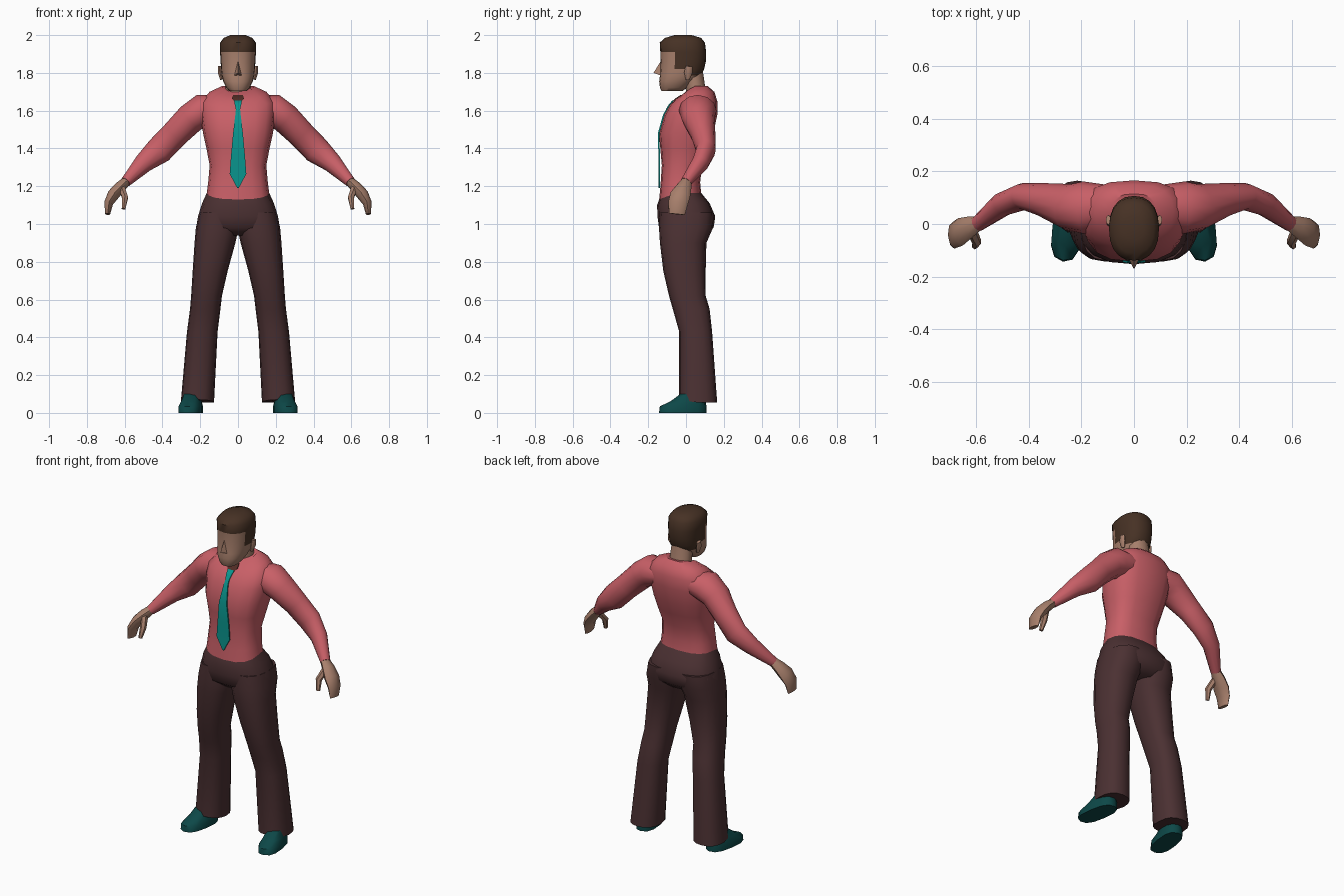
import bpy, bmesh, math
from mathutils import Vector, Matrix

if "Cube" in bpy.data.objects:
    bpy.data.objects.remove(bpy.data.objects["Cube"])


def mat(name, rgb):
    m = bpy.data.materials.new(name)
    m.diffuse_color = (*rgb, 1)
    m.use_nodes = True
    m.node_tree.nodes["Principled BSDF"].inputs["Base Color"].default_value = m.diffuse_color
    return m


SHIRT = mat("coral_shirt", (0.58, 0.115, 0.135))
PANTS = mat("dark_maroon", (0.07, 0.03, 0.032))
SKIN = mat("skin", (0.39, 0.215, 0.15))
HAIR = mat("dark_brown_hair", (0.062, 0.031, 0.018))
TIE = mat("turquoise", (0.003, 0.30, 0.27))
SHOE = mat("deep_teal", (0.004, 0.065, 0.065))
COLLAR = mat("collar_brown", (0.08, 0.025, 0.018))


def make(name, verts, faces, mats, mirror=False):
    me = bpy.data.meshes.new(name)
    me.from_pydata([tuple(v) for v in verts], [], faces)
    bm = bmesh.new()
    bm.from_mesh(me)
    bmesh.ops.recalc_face_normals(bm, faces=bm.faces)
    bm.to_mesh(me)
    bm.free()
    for m in mats:
        me.materials.append(m)
    ob = bpy.data.objects.new(name, me)
    bpy.context.collection.objects.link(ob)
    if mirror:
        ob.modifiers.new("mirror", 'MIRROR').use_mirror_merge = False
    return ob


def loft(name, rings, mats, mirror=False):
    """Skin a list of equal-length point rings and cap both ends."""
    n = len(rings[0])
    verts = [v for r in rings for v in r]
    faces = [(k * n + i, k * n + (i + 1) % n, (k + 1) * n + (i + 1) % n, (k + 1) * n + i)
             for k in range(len(rings) - 1) for i in range(n)]
    faces += [tuple(range(n)), tuple(range(len(verts) - n, len(verts)))]
    return make(name, verts, faces, mats, mirror)


def ring(z, x0, x1, yf, yb, drop=0.0, p=2.6, n=16):
    """Level rounded-box ring; drop lowers its front side."""
    pts = []
    for i in range(n):
        a = 2 * math.pi * i / n
        c, s = math.cos(a), math.sin(a)
        cx = math.copysign(abs(c) ** (2 / p), c)
        sy = math.copysign(abs(s) ** (2 / p), s)
        pts.append(Vector(((x0 + x1) / 2 + cx * (x1 - x0) / 2,
                           (yf + yb) / 2 + sy * (yb - yf) / 2,
                           z - drop * max(0, -s))))
    return pts


def tube(name, path, mats, n=10, mirror=True):
    """Path rows: x, y, z, radius front to back, radius in the limb plane."""
    pts = [Vector(r[:3]) for r in path]
    rings = []
    for k, r in enumerate(path):
        d = (pts[min(k + 1, len(pts) - 1)] - pts[max(k - 1, 0)]).normalized()
        v = d.cross(Vector((0, 1, 0))).normalized()
        u = v.cross(d).normalized()
        rings.append([pts[k] + u * math.cos(t) * r[3] + v * math.sin(t) * r[4]
                      for t in (2 * math.pi * i / n for i in range(n))])
    return loft(name, rings, mats, mirror)


# Shirt body: height, half width, front, back, front drop
body = [(1.165, .165, -.142, .08, .035), (1.22, .158, -.135, .075, .015),
        (1.31, .150, -.128, .085, 0), (1.40, .167, -.136, .12, 0),
        (1.48, .185, -.143, .145, 0), (1.58, .198, -.115, .166, 0),
        (1.65, .195, -.085, .166, .02), (1.70, .15, -.055, .15, .04),
        (1.73, .085, -.02, .115, .045)]
loft("shirt_body", [ring(z, -w, w, f, b, d) for z, w, f, b, d in body], [SHIRT])

# Sleeves
tube("sleeve", [(.10, .07, 1.61, .08, .07), (.19, .062, 1.60, .10, .088),
                (.25, .065, 1.56, .088, .08), (.335, .09, 1.475, .066, .073),
                (.417, .105, 1.39, .052, .073), (.50, .075, 1.322, .046, .052),
                (.595, 0, 1.222, .03, .028)], [SHIRT], 12)

# Hands and thumbs
tube("hand", [(.585, .005, 1.232, .026, .024), (.625, -.012, 1.195, .042, .03),
              (.66, -.03, 1.155, .054, .032), (.685, -.042, 1.11, .052, .024),
              (.69, -.048, 1.052, .042, .013)], [SKIN], 8)
tube("thumb", [(.615, -.03, 1.19, .02, .02), (.598, -.068, 1.14, .019, .018),
               (.606, -.085, 1.08, .012, .011)], [SKIN], 6)

# Trousers: hips, then flared legs
hips = [(1.165, .165, -.142, .08, .035), (1.11, .190, -.153, .125, .01),
        (1.04, .212, -.151, .155, 0), (.98, .221, -.143, .146, 0),
        (.94, .14, -.09, .10, 0)]
loft("trouser_hips", [ring(z, -w, w, f, b, d) for z, w, f, b, d in hips], [PANTS])
legs = [(1.06, .0, .205, -.14, .146, 0), (.98, -.004, .223, -.143, .143, 0),
        (.90, .014, .230, -.138, .108, 0), (.75, .055, .240, -.120, .104, 0),
        (.62, .085, .248, -.090, .104, 0), (.55, .093, .254, -.070, .125, 0),
        (.43, .108, .270, -.036, .138, 0), (.055, .127, .303, -.038, .165, -.015)]
loft("trouser_leg", [ring(z, a, b, f, k, d, 2.4) for z, a, b, f, k, d in legs],
     [PANTS], True)

# Shoes, toes turned slightly outward
shoe = [(0, .060, -.145, .11), (.035, .060, -.140, .11),
        (.06, .052, -.085, .105), (.10, .042, -.03, .095)]
turn = Matrix.Translation((.248, 0, 0)) @ Matrix.Rotation(math.radians(9), 4, 'Z')
loft("shoe", [[turn @ v for v in ring(z, -w, w, f, b, 0, 2.6, 12)]
              for z, w, f, b in shoe], [SHOE], True)

# Neck
tube("neck", [(0, .065, 1.64, .055, .07), (0, .05, 1.72, .052, .066),
              (0, .035, 1.80, .055, .062)], [SKIN], 12, False)

# Head, with hair coloured on the crown, back and sideburns
skull = [(1.703, .045, -.130, -.02), (1.722, .062, -.138, .005),
         (1.755, .078, -.142, .045), (1.785, .086, -.138, .080),
         (1.82, .090, -.136, .096), (1.86, .092, -.134, .105),
         (1.91, .095, -.136, .107), (1.96, .095, -.139, .100),
         (1.985, .076, -.112, .080), (2.0, .040, -.060, .030)]
head = loft("head", [ring(z, -w, w, f, b, 0, 2.3, 20) for z, w, f, b in skull],
            [SKIN, HAIR])
for f in head.data.polygons:
    c = f.center
    if c.z > 1.91 or (c.z > 1.77 and c.y > .025) or (c.z > 1.82 and c.y > -.04):
        f.material_index = 1

# Nose and ears
make("nose", [(0, -.132, 1.865), (0, -.172, 1.80), (.022, -.130, 1.785),
              (-.022, -.130, 1.785), (0, -.125, 1.82)],
     [(0, 1, 2), (0, 3, 1), (1, 3, 2), (0, 2, 4), (0, 4, 3), (2, 3, 4)], [SKIN])
tube("ear", [(.086, .008, 1.765, .010, .008), (.096, .012, 1.80, .022, .010),
             (.098, .016, 1.835, .018, .009)], [SKIN], 8)


def plate(name, rows, material, t=.008):
    """Thin upright strip: rows of height, half width, y of its front."""
    rings = [[Vector((-w, y, z)), Vector((w, y, z)),
              Vector((w, y + t, z)), Vector((-w, y + t, z))] for z, w, y in rows]
    return loft(name, rings, [material])


# Tie and open collar shadow
plate("tie", [(1.19, .004, -.146), (1.265, .044, -.146), (1.36, .037, -.146),
              (1.48, .026, -.149), (1.58, .014, -.121), (1.61, .011, -.103)], TIE)
plate("tie_knot", [(1.605, .011, -.108), (1.632, .017, -.092),
                   (1.655, .021, -.071)], TIE)
plate("collar_opening", [(1.652, .022, -.070), (1.664, .032, -.057),
                         (1.684, .026, -.028)], COLLAR)

# Smooth shading with crisp hems
for ob in bpy.context.scene.objects:
    ob.select_set(True)
    bpy.context.view_layer.objects.active = ob
bpy.ops.object.shade_smooth_by_angle(angle=math.radians(50))
